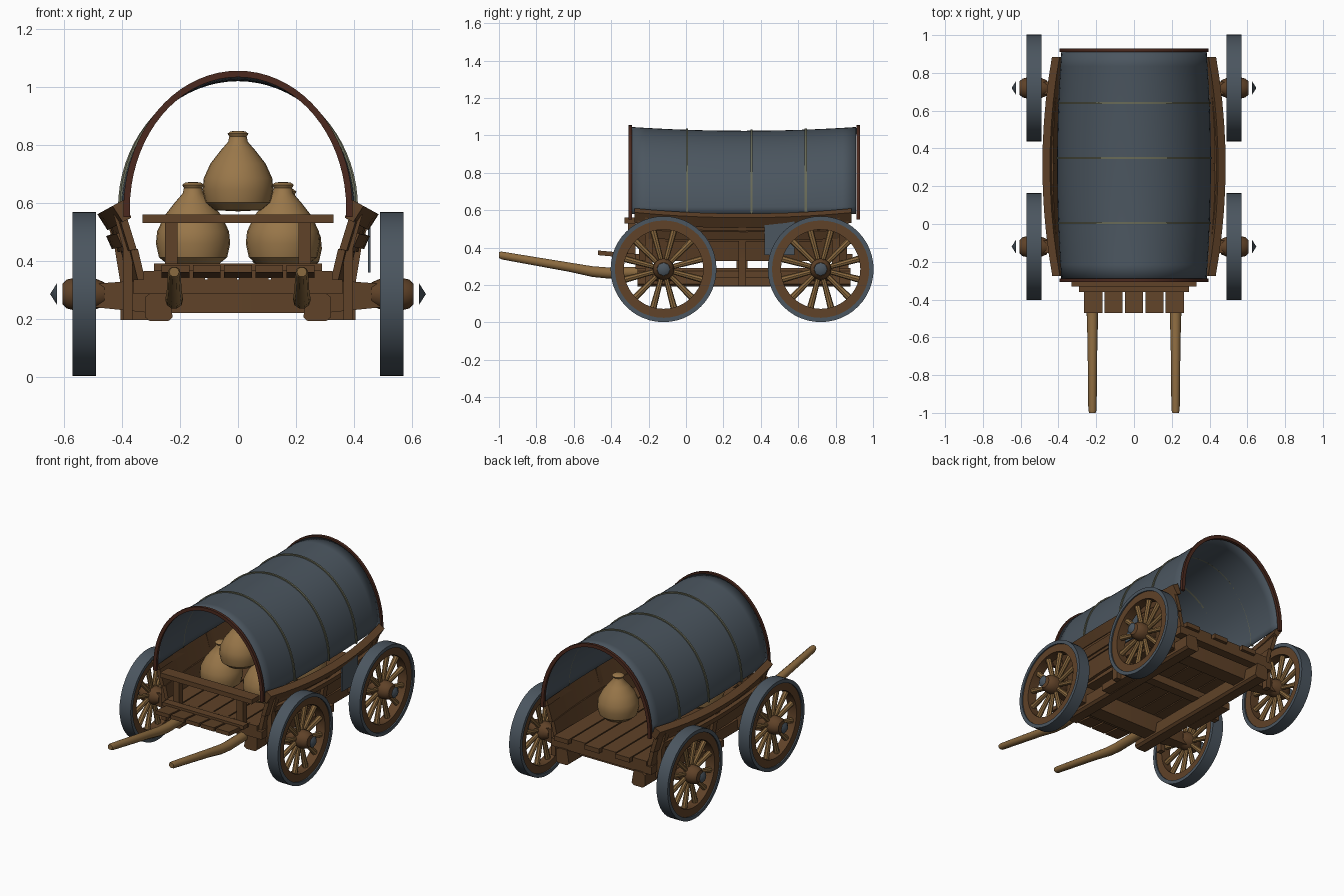
import bpy, bmesh, math
from mathutils import Vector, Matrix

cube = bpy.data.objects.get("Cube")
if cube:
    bpy.data.objects.remove(cube, do_unlink=True)


def material(name, rgb):
    m = bpy.data.materials.new(name)
    m.use_nodes = True
    m.diffuse_color = (*rgb, 1)
    m.node_tree.nodes["Principled BSDF"].inputs["Base Color"].default_value = (*rgb, 1)
    return m


SLATE = material("slate_blue", (0.07, 0.092, 0.115))
BROWN = material("brown_wood", (0.115, 0.054, 0.021))
LIGHT = material("light_wood", (0.26, 0.145, 0.05))
SACK = material("sack_tan", (0.32, 0.185, 0.068))
RED = material("red_brown", (0.07, 0.022, 0.013))
ROPE = material("olive_rope", (0.14, 0.145, 0.095))


def loft(name, rings, mat, closed=True, wrap=False, caps=True, angle=35):
    """Skin a list of equal-length point rings."""
    bm = bmesh.new()
    vs = [[bm.verts.new(p) for p in ring] for ring in rings]
    n = len(vs[0])
    pairs = list(zip(vs, vs[1:])) + ([(vs[-1], vs[0])] if wrap else [])
    for a, b in pairs:
        for i in range(n if closed else n - 1):
            j = (i + 1) % n
            bm.faces.new((a[i], a[j], b[j], b[i]))
    if caps and closed and not wrap:
        bm.faces.new(vs[0])
        bm.faces.new(vs[-1])
    bmesh.ops.remove_doubles(bm, verts=bm.verts, dist=1e-5)
    bmesh.ops.recalc_face_normals(bm, faces=bm.faces)
    me = bpy.data.meshes.new(name)
    bm.to_mesh(me)
    bm.free()
    me.materials.append(mat)
    me.shade_smooth()
    me.set_sharp_from_angle(angle=math.radians(angle))
    ob = bpy.data.objects.new(name, me)
    bpy.context.collection.objects.link(ob)
    return ob


def box(name, lo, hi, mat, tilt=0.0):
    """Box between two corners; tilt raises its front end."""
    (x0, y0, z0), (x1, y1, z1) = lo, hi
    rings = [[(x0, y, z0 + t), (x1, y, z0 + t), (x1, y, z1 + t), (x0, y, z1 + t)]
             for y, t in ((y0, tilt), (y1, 0))]
    return loft(name, rings, mat)


def lathe(name, profile, centre, axis, mat, seg=32, closed=False):
    """Revolve (radius, height) points about the x or z axis."""
    rings = []
    for k in range(seg):
        a = math.tau * k / seg
        c, s = math.cos(a), math.sin(a)
        rings.append([Vector(centre) + Vector((h, r * c, r * s) if axis == "x" else (r * c, r * s, h))
                      for r, h in profile])
    return loft(name, rings, mat, closed, wrap=True)


def rod(name, p0, p1, r0, r1, mat, seg=8):
    """Tapered round rod between two points."""
    p0, p1 = Vector(p0), Vector(p1)
    q = (p1 - p0).to_track_quat("Z", "Y")
    rings = [[p + q @ Vector((r * math.cos(math.tau * k / seg), r * math.sin(math.tau * k / seg), 0))
              for k in range(seg)] for p, r in ((p0, r0), (p1, r1))]
    return loft(name, rings, mat)


Y0, Y1, MID = -0.28, 0.9, 0.31


def bow(y):
    """1 at the middle of the body, 0 at its ends."""
    return 1 - min(1, abs(y - MID) / 0.6) ** 2


def bowed_board(name, section, y0, y1, out, drop, mat, side):
    rings = []
    for k in range(11):
        y = y0 + (y1 - y0) * k / 10
        rings.append([(side * (x + out * bow(y)), y, z - drop * bow(y)) for x, z in section])
    return loft(name, rings, mat)


# Wheels
AXLE_Z, WX = 0.285, 0.53
for end, wy in (("front", -0.12), ("rear", 0.72)):
    for side, word in ((1, "left"), (-1, "right")):
        tag = f"{end}_{word}"
        c = (side * WX, wy, AXLE_Z)
        lathe(f"tyre_{tag}", [(0.26, -0.04), (0.283, -0.04), (0.283, 0.04), (0.26, 0.04)],
              c, "x", SLATE, 48, True)
        lathe(f"rim_{tag}", [(0.212, -0.032), (0.262, -0.032), (0.262, 0.032), (0.212, 0.032)],
              c, "x", BROWN, 48, True)
        for k in range(12):
            a = math.tau * (k + 0.5) / 12
            d = Vector((0, math.cos(a), math.sin(a)))
            rod(f"spoke_{tag}", Vector(c) + d * 0.04, Vector(c) + d * 0.22, 0.013, 0.018, LIGHT)
        hub = [(0, -0.07), (0.04, -0.07), (0.057, -0.03), (0.057, 0.03), (0.05, 0.06), (0.036, 0.075), (0, 0.075)]
        lathe(f"hub_{tag}", [(r, side * h) for r, h in hub], c, "x", BROWN, 20)
        lathe(f"hub_cap_{tag}", [(0, side * 0.095), (0.036, side * 0.095), (0, side * 0.118)],
              c, "x", SLATE, 8)
    # Axle beam, thick in the middle and tapered outwards
    rings = [[(x, wy - w, z0), (x, wy + w, z0), (x, wy + w, z1), (x, wy - w, z1)]
             for x, w, z0, z1 in ((-0.5, 0.03, 0.24, 0.32), (-0.3, 0.05, 0.22, 0.335),
                                  (0.3, 0.05, 0.22, 0.335), (0.5, 0.03, 0.24, 0.32))]
    loft(f"axle_{end}", rings, BROWN)

# Floor planks and undercarriage
for k in range(6):
    x = -0.33 + k * 0.11
    box("floor_plank", (x + 0.004, -0.27, 0.335), (x + 0.106, 0.87 + 0.02 * (k % 2), 0.365), BROWN)
for y in (-0.24, 0.3, 0.84):
    box("cross_beam", (-0.36, y - 0.03, 0.285), (0.36, y + 0.03, 0.335), BROWN)
for side in (1, -1):
    sill = [(0.225, 0.205), (0.24, 0.192), (0.305, 0.192), (0.32, 0.205), (0.32, 0.275), (0.3, 0.29), (0.24, 0.29)]
    loft("sill_beam", [[(side * x, y, z) for x, z in sill] for y in (-0.26, 0.88)], BROWN)

# Footboard with its rail
for k in range(5):
    x = -0.27 + k * 0.108
    box("footboard_plank", (x + 0.006, -0.47, 0.34), (x + 0.102, -0.25, 0.365), BROWN, 0.02)
box("footboard_bar", (-0.29, -0.36, 0.365), (0.29, -0.31, 0.39), BROWN)

# Seat board on two posts
box("seat_board", (-0.33, -0.33, 0.53), (0.33, -0.25, 0.56), BROWN)
for x in (-0.23, 0.23):
    box("seat_post", (x - 0.022, -0.31, 0.36), (x + 0.022, -0.27, 0.535), BROWN)

# Shafts
for x in (-0.22, 0.22):
    rings = []
    for y, z, r in ((-0.1, 0.27, 0.03), (-0.42, 0.265, 0.031), (-0.5, 0.272, 0.03),
                    (-0.62, 0.295, 0.026), (-0.985, 0.358, 0.022), (-1.0, 0.361, 0.017)):
        rings.append([(x + r * math.cos(math.tau * k / 10), y, z + r * math.sin(math.tau * k / 10))
                      for k in range(10)])
    loft("shaft", rings, LIGHT, angle=50)

# Bowed side walls, rails and stakes
for side in (1, -1):
    bowed_board("lower_side_board", [(0.315, 0.335), (0.34, 0.33), (0.365, 0.435), (0.34, 0.44)],
                -0.25, 0.86, 0.04, 0, BROWN, side)
    bowed_board("upper_side_board", [(0.345, 0.44), (0.37, 0.435), (0.41, 0.565), (0.385, 0.57)],
                -0.26, 0.87, 0.045, 0.005, BROWN, side)
    bowed_board("middle_rail", [(0.355, 0.46), (0.385, 0.45), (0.405, 0.495), (0.375, 0.505)],
                -0.2, 0.82, 0.05, 0.01, BROWN, side)
    bowed_board("top_rail", [(0.365, 0.55), (0.395, 0.535), (0.43, 0.59), (0.39, 0.612)],
                -0.275, 0.885, 0.055, 0.03, BROWN, side)
    for y in (-0.2, 0.3, 0.8):
        b = 0.04 * bow(y)
        path = ((0.375 + b * 0.3, 0.195), (0.375 + b * 0.3, 0.32), (0.367 + b, 0.44), (0.4 + b, 0.56))
        loft("side_stake", [[(side * (x + dx), y + dy, z) for dx, dy in
                             ((-0.015, -0.02), (0.018, -0.02), (0.018, 0.02), (-0.015, 0.02))]
                            for x, z in path], BROWN)
    box("stake_beam", (side * 0.34 - 0.03, 0.14, 0.195), (side * 0.34 + 0.03, 0.46, 0.24), BROWN)

# Metal plate hung on the left wall
box("side_plate", (0.448, 0.42, 0.36), (0.457, 0.58, 0.54), SLATE)


# Canvas cover on arched hoops
def arch(y, grow=0.0, low=0.0, n=36):
    a = 0.385 + 0.022 * bow(y) + grow
    top = 1.045 - 0.02 * bow(y) + grow
    pts = []
    for k in range(n + 1):
        t = math.pi * k / n
        pts.append(Vector((a * math.cos(t), y, 0.58 + (top - 0.58) * math.sin(t))))
    if low:
        pts = [pts[0] - Vector((0, 0, low))] + pts + [pts[-1] - Vector((0, 0, low))]
    return pts


def hoop(name, y, depth, inner, outer, low, mat):
    a, b = arch(y, inner, low), arch(y, outer, low)
    d = Vector((0, depth / 2, 0))
    return loft(name, [[p - d, q - d, q + d, p + d] for p, q in zip(a, b)], mat)


cover = loft("canvas_cover", [arch(Y0 - 0.01 + (Y1 + 0.02 - Y0) * k / 16) for k in range(17)],
             SLATE, closed=False, angle=60)
thick = cover.modifiers.new("thickness", "SOLIDIFY")
thick.thickness = 0.006
for y in (-0.298, 0.92):
    hoop("end_hoop", y, 0.018, -0.012, 0.01, 0.03, RED)
for y in (0.005, 0.35, 0.64):
    hoop("cover_rope", y, 0.012, -0.006, 0.007, 0.005, ROPE)

# Sacks
sack = [(0, 0), (0.08, 0.004), (0.112, 0.03), (0.122, 0.075), (0.118, 0.115), (0.095, 0.165),
        (0.06, 0.21), (0.034, 0.24), (0.03, 0.258), (0.036, 0.268), (0.025, 0.276), (0, 0.278)]
for x, y, z, s in ((-0.155, 0.05, 0.38, 1.05), (0.155, 0.05, 0.38, 1.05),
                   (0, 0.02, 0.57, 1), (0.165, 0.46, 0.365, 1.02)):
    lathe("sack", [(r * s, h * s) for r, h in sack], (x, y, z), "z", SACK, 24)
